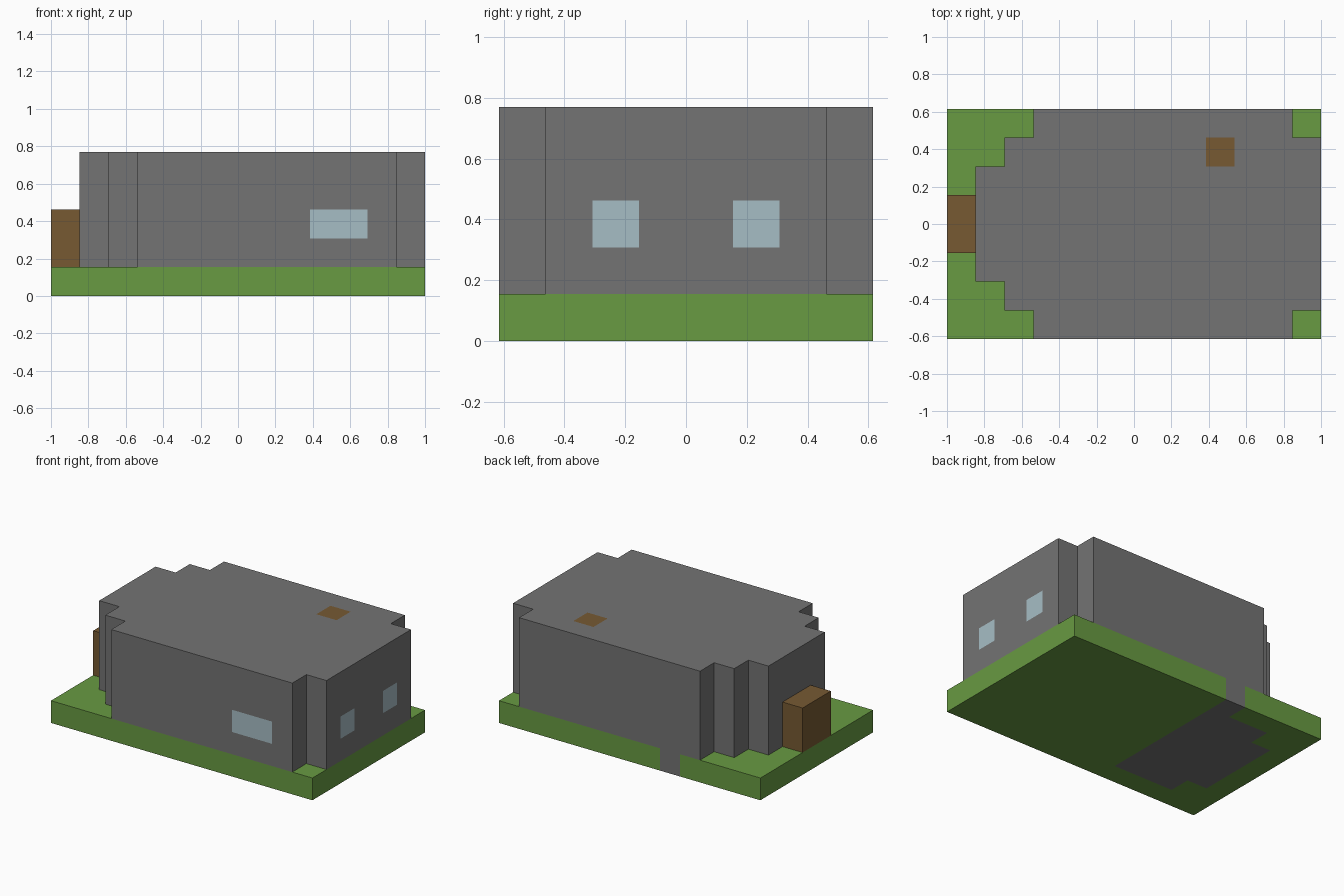
import bpy
import bmesh
from mathutils import Vector

cube = bpy.data.objects.get("Cube")
if cube:
    bpy.data.objects.remove(cube, do_unlink=True)

U = 2 / 13  # one block; the model is 13 x 8 x 5 blocks


def P(x, y, z):
    """Block coordinates to model space."""
    return Vector(((x - 6.5) * U, (y - 4) * U, z * U))


def material(name, rgb):
    m = bpy.data.materials.new(name)
    m.use_nodes = True
    color = (*[(c / 255) ** 2.2 for c in rgb], 1)
    m.diffuse_color = color
    m.node_tree.nodes["Principled BSDF"].inputs["Base Color"].default_value = color
    return m


stone = material("stone grey", (115, 115, 115))
grass = material("grass green", (104, 153, 68))
wood = material("wood brown", (118, 90, 54))
glass = material("pale blue glass", (165, 188, 196))


def prism(name, outline, z0, z1, mats, patches=()):
    """Extrude an outline; patches are (low, high, material slot) boxes of recoloured faces."""
    bm = bmesh.new()
    base = bm.faces.new([bm.verts.new(P(x, y, z0)) for x, y in outline])
    top = bmesh.ops.extrude_face_region(bm, geom=[base])["geom"]
    bmesh.ops.translate(bm, vec=(0, 0, (z1 - z0) * U),
                        verts=[v for v in top if isinstance(v, bmesh.types.BMVert)])
    bmesh.ops.recalc_face_normals(bm, faces=bm.faces)
    if patches:
        bmesh.ops.triangulate(bm, faces=bm.faces)
    # Cut the surface along every patch border, then colour the faces inside
    for low, high, slot in patches:
        for corner in (low, high):
            for axis in range(3):
                normal = Vector((0, 0, 0))
                normal[axis] = 1
                bmesh.ops.bisect_plane(bm, geom=bm.verts[:] + bm.edges[:] + bm.faces[:],
                                       dist=1e-5, plane_co=P(*corner), plane_no=normal)
    for low, high, slot in patches:
        a, b = P(*low), P(*high)
        for f in bm.faces:
            c = f.calc_center_median()
            if all(a[i] - 1e-4 < c[i] < b[i] + 1e-4 for i in range(3)):
                f.material_index = slot
    mesh = bpy.data.meshes.new(name)
    bm.to_mesh(mesh)
    bm.free()
    for m in mats:
        mesh.materials.append(m)
    obj = bpy.data.objects.new(name, mesh)
    bpy.context.collection.objects.link(obj)
    return obj


# Stone foundation sunk into the ground, reaching the back edge
bay = [(5, 8), (5, 1), (2, 1), (2, 2), (1, 2), (1, 6), (2, 6), (2, 7), (4, 7), (4, 8)]
prism("foundation", bay, 0, 1, [stone])

# Lawn slab wrapped around the foundation
prism("lawn", [(0, 0), (13, 0), (13, 8)] + bay + [(0, 8)], 0, 1, [grass])

# House with stepped corners, mirrored front to back
half = [(1, 2), (2, 2), (2, 1), (3, 1), (3, 0), (12, 0), (12, 1), (13, 1)]
house_outline = half + [(x, 8 - y) for x, y in reversed(half)]
prism("house", house_outline, 1, 5, [stone, glass, wood], [
    ((9, 0, 2), (11, 0, 3), 1),    # front window
    ((13, 2, 2), (13, 3, 3), 1),   # side windows
    ((13, 5, 2), (13, 6, 3), 1),
    ((9, 6, 5), (10, 7, 5), 2),    # roof hatch
])

# Door block
prism("door", [(0, 3), (1, 3), (1, 5), (0, 5)], 1, 3, [wood])
